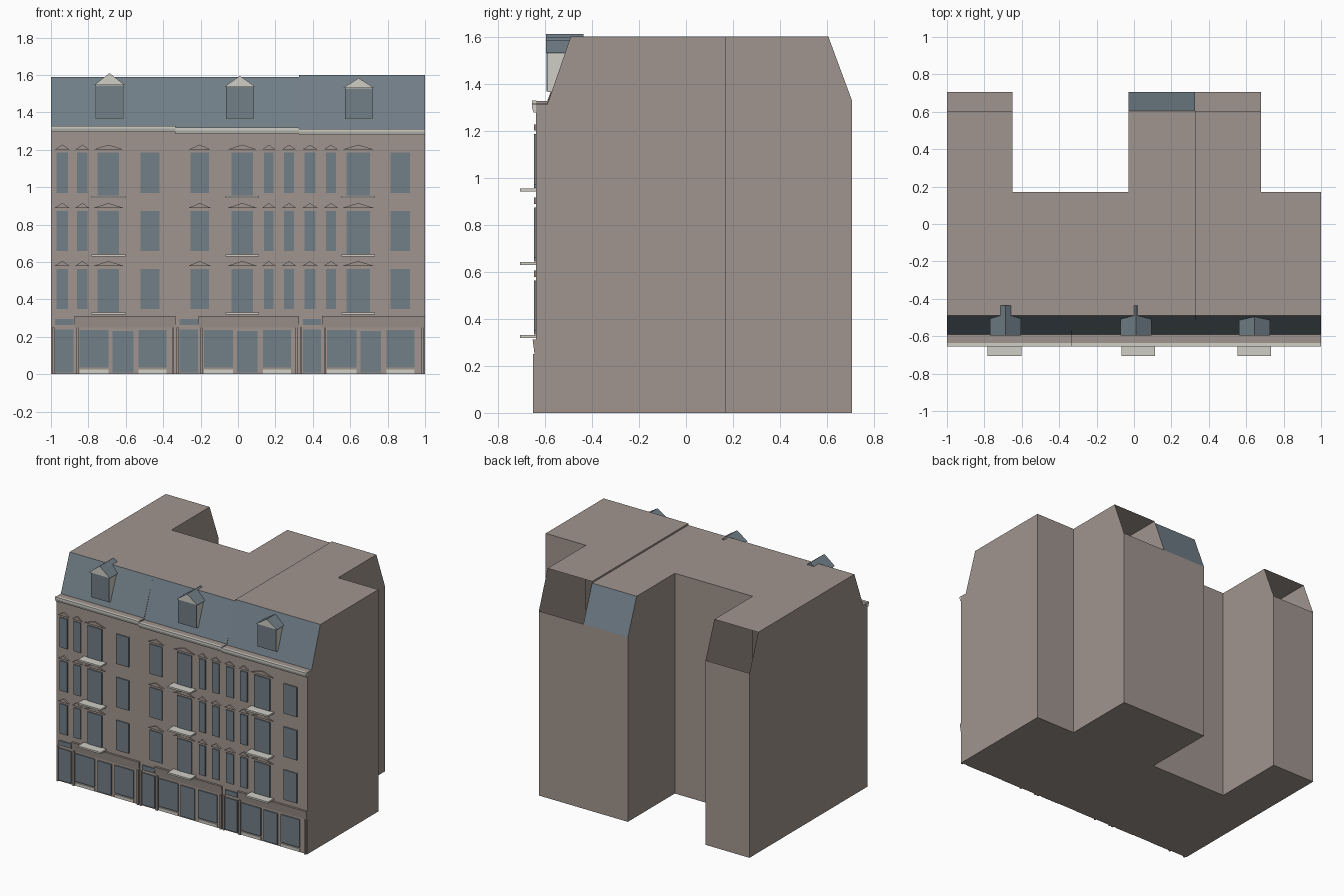
import bpy, bmesh

if "Cube" in bpy.data.objects:
    bpy.data.objects.remove(bpy.data.objects["Cube"])


def material(name, rgb):
    m = bpy.data.materials.new(name)
    m.diffuse_color = (*rgb, 1)
    m.use_nodes = True
    m.node_tree.nodes["Principled BSDF"].inputs["Base Color"].default_value = m.diffuse_color
    return m


STONE = material("taupe_stone", (0.355, 0.300, 0.272))
SLATE = material("slate_blue", (0.165, 0.210, 0.245))
CREAM = material("pale_cream", (0.62, 0.61, 0.56))
MATS = [STONE, SLATE, CREAM]
WALL, BLUE, PALE = 0, 1, 2
FACADE = -0.638


def finish(name, bm):
    bmesh.ops.remove_doubles(bm, verts=bm.verts, dist=1e-5)
    bmesh.ops.recalc_face_normals(bm, faces=bm.faces)
    me = bpy.data.meshes.new(name)
    bm.to_mesh(me)
    bm.free()
    for m in MATS:
        me.materials.append(m)
    ob = bpy.data.objects.new(name, me)
    bpy.context.collection.objects.link(ob)
    return ob


def face(bm, pts, mat=WALL):
    f = bm.faces.new([bm.verts.new(p) for p in pts])
    f.material_index = mat
    return f


def prism_x(bm, x0, x1, prof, mat):
    """Closed prism: (y, z) profile swept along x."""
    n = len(prof)
    face(bm, [(x0, *p) for p in prof], mat)
    face(bm, [(x1, *p) for p in prof], mat)
    for i in range(n):
        a, b = prof[i], prof[(i + 1) % n]
        face(bm, [(x0, *a), (x0, *b), (x1, *b), (x1, *a)], mat)


def prism_y(bm, y0, y1, prof, mat, front=None):
    """Closed prism: (x, z) profile swept along y, optional front colour."""
    n = len(prof)
    face(bm, [(x, y0, z) for x, z in prof], mat if front is None else front)
    face(bm, [(x, y1, z) for x, z in prof], mat)
    for i in range(n):
        (ax, az), (bx, bz) = prof[i], prof[(i + 1) % n]
        face(bm, [(ax, y0, az), (bx, y0, bz), (bx, y1, bz), (ax, y1, az)], mat)


def box(bm, x0, x1, y0, y1, z0, z1, mat):
    prism_x(bm, x0, x1, [(y0, z0), (y0, z1), (y1, z1), (y1, z0)], mat)


def plate(bm, x0, x1, z0, z1, mat, thick=0.008):
    box(bm, x0, x1, FACADE - thick, FACADE, z0, z1, mat)


# Building shells: front mansard, flat roof, rear wings with sloped tops
BACK, INNER = 0.705, 0.17


def shell(name, shoulder, top, sections, caps, rear_slope):
    front = [(FACADE, 0), (FACADE, shoulder), (-0.59, shoulder), (-0.49, top), (INNER, top)]
    rear = [(INNER, top), (0.605, top), (BACK, 1.33), (BACK, 0), (INNER, 0)]
    profs = {"main": front + [(INNER, 0)], "wing": front + rear[1:], "rear": rear}
    bm = bmesh.new()
    for x0, x1, kind in sections:
        p = profs[kind]
        for i in range(len(p)):
            a, b = p[i], p[(i + 1) % len(p)]
            mat = BLUE if i == 2 else WALL
            if kind == "wing" and i == 5:      # rear slope: slated or left open
                if rear_slope is None:
                    continue
                mat = rear_slope
            face(bm, [(x0, *a), (x0, *b), (x1, *b), (x1, *a)], mat)
    for x, kind in caps:
        face(bm, [(x, *q) for q in profs[kind]])
    finish(name, bm)


shell("left_building", 1.326, 1.588, [(-1, -0.65, "wing"), (-0.65, -0.335, "main")],
      [(-1, "wing"), (-0.65, "rear"), (-0.335, "main")], None)
shell("middle_building", 1.316, 1.588, [(-0.335, -0.03, "main"), (-0.03, 0.325, "wing")],
      [(-0.335, "main"), (-0.03, "rear"), (0.325, "wing")], BLUE)
shell("right_building", 1.31, 1.6, [(0.325, 0.68, "wing"), (0.68, 1, "main")],
      [(0.325, "wing"), (0.68, "rear"), (1, "main")], None)

# Cornices
bm = bmesh.new()
for x0, x1, t in ((-1, -0.335, 1.328), (-0.335, 0.325, 1.318), (0.325, 1, 1.312)):
    prism_x(bm, x0, x1, [(-0.636, t - 0.034), (-0.648, t - 0.034), (-0.655, t - 0.015),
                         (-0.655, t), (-0.636, t)], PALE)
finish("cornices", bm)

# Upper windows: (x0, x1, tall with balcony, pediment)
COLUMNS = [(-0.97, -0.91, 0, 1), (-0.86, -0.805, 0, 1), (-0.75, -0.635, 1, 1), (-0.52, -0.42, 0, 0),
           (-0.255, -0.155, 0, 1), (-0.035, 0.08, 1, 1), (0.14, 0.19, 0, 1), (0.245, 0.30, 0, 1),
           (0.355, 0.415, 0, 1), (0.47, 0.525, 0, 1), (0.58, 0.705, 1, 1), (0.815, 0.92, 0, 0)]
panes, peds, balc = bmesh.new(), bmesh.new(), bmesh.new()
for top in (1.185, 0.873, 0.563):
    for x0, x1, tall, ped in COLUMNS:
        plate(panes, x0, x1, top - (0.23 if tall else 0.215), top, BLUE)
        if ped:
            e, z = (0.025 if tall else 0.012), top + 0.015
            prism_y(peds, FACADE - 0.009, FACADE,
                    [(x0 - e, z), (x1 + e, z), ((x0 + x1) / 2, z + 0.027)], WALL)
        if tall:
            c = (x0 + x1) / 2
            box(balc, c - 0.09, c + 0.09, -0.705, FACADE, top - 0.244, top - 0.232, PALE)
finish("upper_windows", panes)
finish("window_pediments", peds)
finish("balconies", balc)

# Shop fronts, repeated for each building from its left edge
glass, trim, signs, base = (bmesh.new() for _ in range(4))
for x, end in ((-1, -0.335), (-0.335, 0.325), (0.325, 1)):
    plate(glass, x + 0.022, x + 0.12, 0.01, 0.24, BLUE)          # house door
    plate(glass, x + 0.022, x + 0.12, 0.262, 0.295, BLUE)        # transom light
    plate(glass, x + 0.152, x + 0.308, 0.035, 0.235, BLUE)       # shop window
    plate(glass, x + 0.33, x + 0.44, 0.01, 0.232, BLUE)          # shop door
    plate(glass, x + 0.468, x + 0.618, 0.035, 0.235, BLUE)       # shop window
    plate(base, x + 0.152, x + 0.308, 0.004, 0.026, PALE)
    plate(base, x + 0.468, x + 0.618, 0.004, 0.026, PALE)
    for c in (x + 0.006, x + 0.134, end - 0.018):                # pilasters
        plate(trim, c, c + 0.012, 0, 0.25, WALL, 0.012)
    prism_x(signs, x + 0.125, end, [(FACADE, 0.25), (FACADE - 0.006, 0.25),
                                    (FACADE - 0.014, 0.312), (FACADE, 0.312)], WALL)
finish("shop_glazing", glass)
finish("shop_pilasters", trim)
finish("shop_sign_bands", signs)
finish("shop_sills", base)

# Dormers: pale cheeks, blue window, gabled slate roof with pale gable
for side, c, eave, apex in (("left", -0.687, 1.545, 1.61), ("middle", 0.01, 1.537, 1.595),
                            ("right", 0.645, 1.53, 1.583)):
    bm = bmesh.new()
    box(bm, c - 0.074, c + 0.074, -0.586, -0.495, 1.365, eave, PALE)
    box(bm, c - 0.073, c + 0.073, -0.592, -0.586, 1.367, eave - 0.002, BLUE)
    finish(side + "_dormer", bm)
    bm = bmesh.new()
    prism_y(bm, -0.596, -0.435, [(c - 0.083, eave), (c + 0.083, eave), (c, apex)], BLUE, PALE)
    finish(side + "_dormer_roof", bm)
